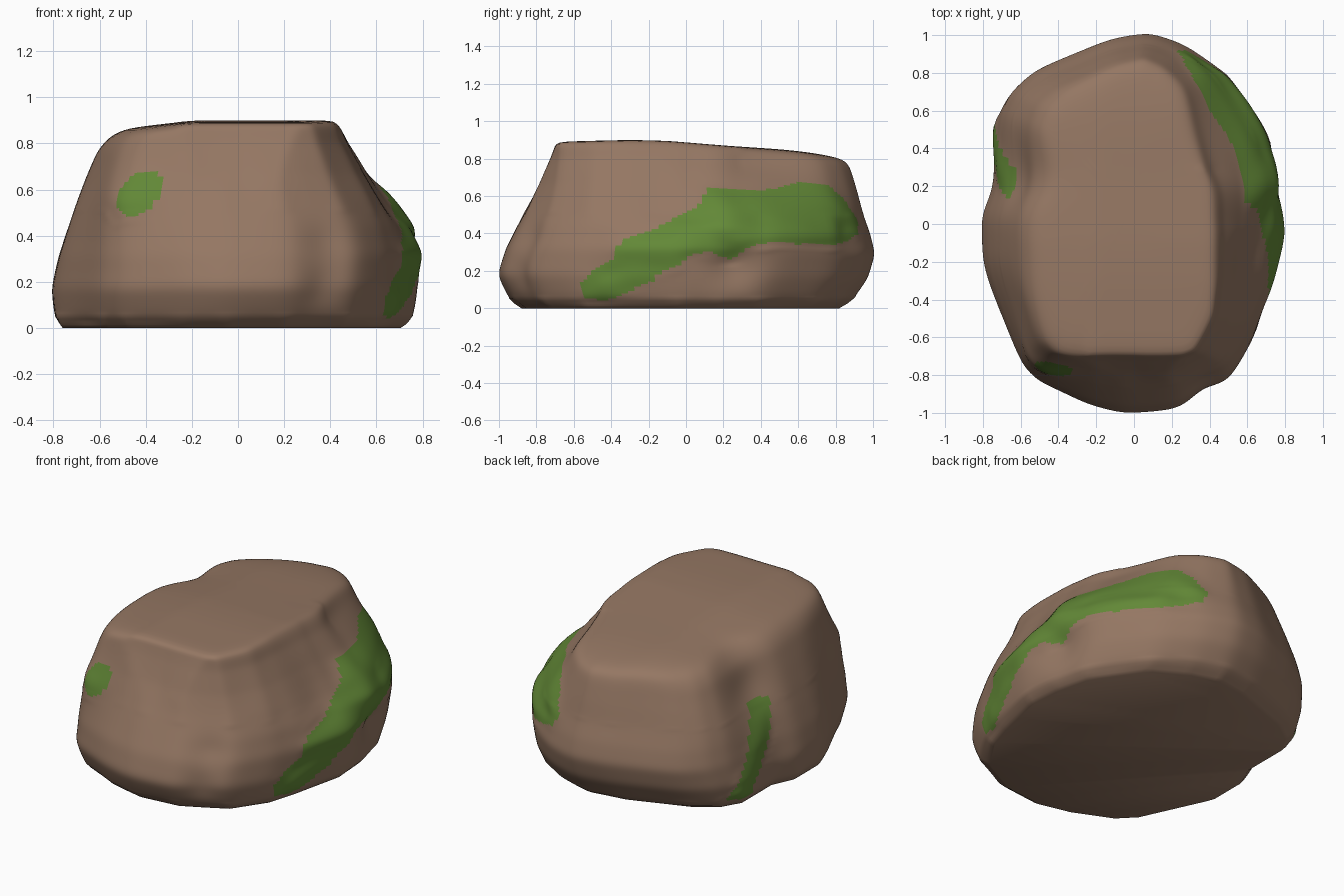
import bpy
import bmesh
import math
from mathutils import Vector, noise

if "Cube" in bpy.data.objects:
    bpy.data.objects.remove(bpy.data.objects["Cube"], do_unlink=True)


def make_material(name, colour):
    mat = bpy.data.materials.new(name)
    mat.use_nodes = True
    mat.diffuse_color = (*colour, 1)
    shader = mat.node_tree.nodes["Principled BSDF"]
    shader.inputs["Base Color"].default_value = (*colour, 1)
    shader.inputs["Roughness"].default_value = 0.9
    return mat


def interpolate(table, t):
    """Piecewise linear lookup; the rest of each row may hold several values."""
    if t <= table[0][0]:
        return table[0][1:]
    for low, high in zip(table, table[1:]):
        if t <= high[0]:
            k = (t - low[0]) / (high[0] - low[0])
            return [a + (b - a) * k for a, b in zip(low[1:], high[1:])]
    return table[-1][1:]


# Plan outline of the boulder, counter-clockwise from the back
OUTLINE = [(.08, 1), (-.15, .96), (-.53, .8), (-.67, .69), (-.74, .55), (-.74, .2),
           (-.81, .02), (-.81, -.23), (-.6, -.72), (-.5, -.83), (-.25, -.95), (-.05, -1),
           (.22, -.97), (.36, -.9), (.51, -.82), (.66, -.6), (.72, -.4), (.8, -.05),
           (.78, .2), (.72, .45), (.5, .79), (.28, .93)]

# Height fraction, then reach to -x, +x, front and back
LEVELS = [(0, .76, .71, .88, .82), (.015, .77, .73, .9, .84), (.06, .8, .77, .95, .9),
          (.2, .81, .79, 1.01, .98), (.36, .78, .8, .97, 1.02), (.5, .74, .76, .9, .995),
          (.62, .7, .68, .84, .96), (.75, .65, .58, .78, .93), (.9, .59, .48, .72, .89),
          (.96, .55, .45, .7, .87), (1, .5, .42, .69, .84)]

CREST = [(-.7, .89), (-.3, .9), (-.1, .895), (.24, .867), (.58, .845), (.85, .805)]
LEFT_FALL = [(-.5, .035), (-.2, 0)]


def crest_height(x, y):
    return interpolate(CREST, y)[0] - interpolate(LEFT_FALL, x)[0]


# Moss band on the +x flank: y, lower edge, upper edge
MOSS_BAND = [(-.56, .05, .14), (-.4, .06, .27), (-.33, .08, .38), (-.1, .2, .45),
             (.08, .3, .56), (.11, .3, .65), (.25, .27, .64), (.4, .34, .63), (.55, .35, .66),
             (.75, .33, .67), (.84, .36, .58), (.92, .4, .46)]

# Moss strip on the -x flank: z, middle y
MOSS_STRIP = [(.08, .5), (.3, .33), (.5, .22)]


def moss_amount(p):
    """Positive inside a moss patch, roughly a distance from its edge."""
    ragged = .02 * noise.noise(p * 9)
    if p.x > .2 and -.56 < p.y < .92:
        low, high = interpolate(MOSS_BAND, p.y)
        return min(p.z - low, high - p.z, p.y + .56, .92 - p.y) + ragged
    if p.x < -.5 and p.y > -.1:
        middle = interpolate(MOSS_STRIP, p.z)[0]
        return min(.095 - abs(p.y - middle), .54 - p.z, p.z - .05) + ragged
    if p.y < -.6 and p.x < 0:
        across, up = p.x + .435, p.z - .585
        return .085 - math.hypot(across * .9 - up * .4, up * .85) + ragged
    return -1


# Centre, radius and depth of hollows (negative depth bulges outward)
HOLLOWS = [((.38, -.9, .18), .08, .03), ((.4, -.84, .36), .1, .03),
           ((-.64, .27, .62), .13, .05), ((-.5, .3, .85), .12, .06),
           ((.42, .38, .78), .15, .05), ((.8, .26, .22), .11, .07),
           ((.69, .24, .48), .14, -.04), ((.64, -.55, .42), .2, .03),
           ((.62, .62, .52), .16, -.03), ((-.6, -.1, .65), .25, -.015),
           ((-.48, -.7, .56), .22, -.065), ((.67, -.12, .5), .2, .045),
           ((.33, .57, .84), .15, .035)]


def weather(p):
    """Push a surface point in or out for hollows, moss and worn unevenness."""
    out = Vector((p.x, p.y * .8, 0))
    if out.length < .01 or p.z < .015:
        return p
    out.normalize()
    shift = .012 * noise.noise(p * 3)
    for centre, radius, depth in HOLLOWS:
        shift -= depth * math.exp(-((p - Vector(centre)).length / radius) ** 2)
    moss = moss_amount(p)
    if moss > 0:
        shift += .008 * min(1, moss / .03) + .025 * noise.noise(p * 7) * min(1, moss / .06)
    rim = min(1, math.hypot(p.x, p.y) / .35)
    return p + out * shift * rim


def ring_points(f, steps):
    left, right, front, back = interpolate(LEVELS, f)
    points = []
    for (ax, ay), (bx, by) in zip(OUTLINE, OUTLINE[1:] + OUTLINE[:1]):
        for i in range(steps):
            k = i / steps
            u, v = (ax + (bx - ax) * k) / .805, ay + (by - ay) * k
            # The upper front is squarer than the base
            square = 1 + .36 * f ** 3 * abs(u * v) * (1 if v < 0 else .2)
            u, v = (max(-1, min(1, c * square)) for c in (u, v))
            x = u * (right if u > 0 else left)
            y = v * (back if v > 0 else front)
            points.append(Vector((x, y, f * crest_height(x, y))))
    return points


def soften(bm, verts, rounds):
    for _ in range(rounds):
        bmesh.ops.smooth_vert(bm, verts=verts, factor=.5, use_axis_x=True,
                              use_axis_y=True, use_axis_z=True)


# Boulder: stacked rings for the flanks, shrinking rings for the crown
STEPS = 9
fractions = []
for low, high in zip(LEVELS, LEVELS[1:]):
    count = max(1, round((high[0] - low[0]) * 70))
    fractions += [low[0] + (high[0] - low[0]) * i / count for i in range(count)]
fractions.append(1)
rings = [ring_points(f, STEPS) for f in fractions]
crown = rings[-1]
middle = Vector((-.02, .08, 0))
for i in range(1, 16):
    ring = []
    for p in crown:
        q = p.lerp(middle, i / 16)
        ring.append(Vector((q.x, q.y, crest_height(q.x, q.y))))
    rings.append(ring)

bm = bmesh.new()
loops = [[bm.verts.new(weather(p)) for p in ring] for ring in rings]
size = len(crown)
for lower, upper in zip(loops, loops[1:]):
    for i in range(size):
        j = (i + 1) % size
        bm.faces.new((lower[i], lower[j], upper[j], upper[i]))
top = bm.verts.new((middle.x, middle.y, crest_height(middle.x, middle.y)))
for i in range(size):
    bm.faces.new((loops[-1][i], loops[-1][(i + 1) % size], top))
bm.faces.new(list(reversed(loops[0])))

# Soften the worn ridges, most of all at the upper left and back
soften(bm, [v for v in bm.verts if v.co.z > .03], 6)
soften(bm, [v for v in bm.verts if v.co.z > .5 and (v.co.y > .3 or v.co.x < -.25)], 10)
soften(bm, [v for v in bm.verts if .06 < v.co.z < .5 and moss_amount(v.co) < -.04], 12)
bmesh.ops.recalc_face_normals(bm, faces=bm.faces)

# Moss colouring by patch
for face in bm.faces:
    face.material_index = 1 if moss_amount(face.calc_center_median()) > 0 else 0

mesh = bpy.data.meshes.new("mossy_boulder")
bm.to_mesh(mesh)
bm.free()
mesh.materials.append(make_material("brown stone", (.3, .185, .125)))
mesh.materials.append(make_material("green moss", (.123, .247, .038)))
boulder = bpy.data.objects.new("mossy_boulder", mesh)
bpy.context.collection.objects.link(boulder)
bpy.context.view_layer.objects.active = boulder
boulder.select_set(True)
bpy.ops.object.shade_smooth_by_angle(angle=math.radians(60))
